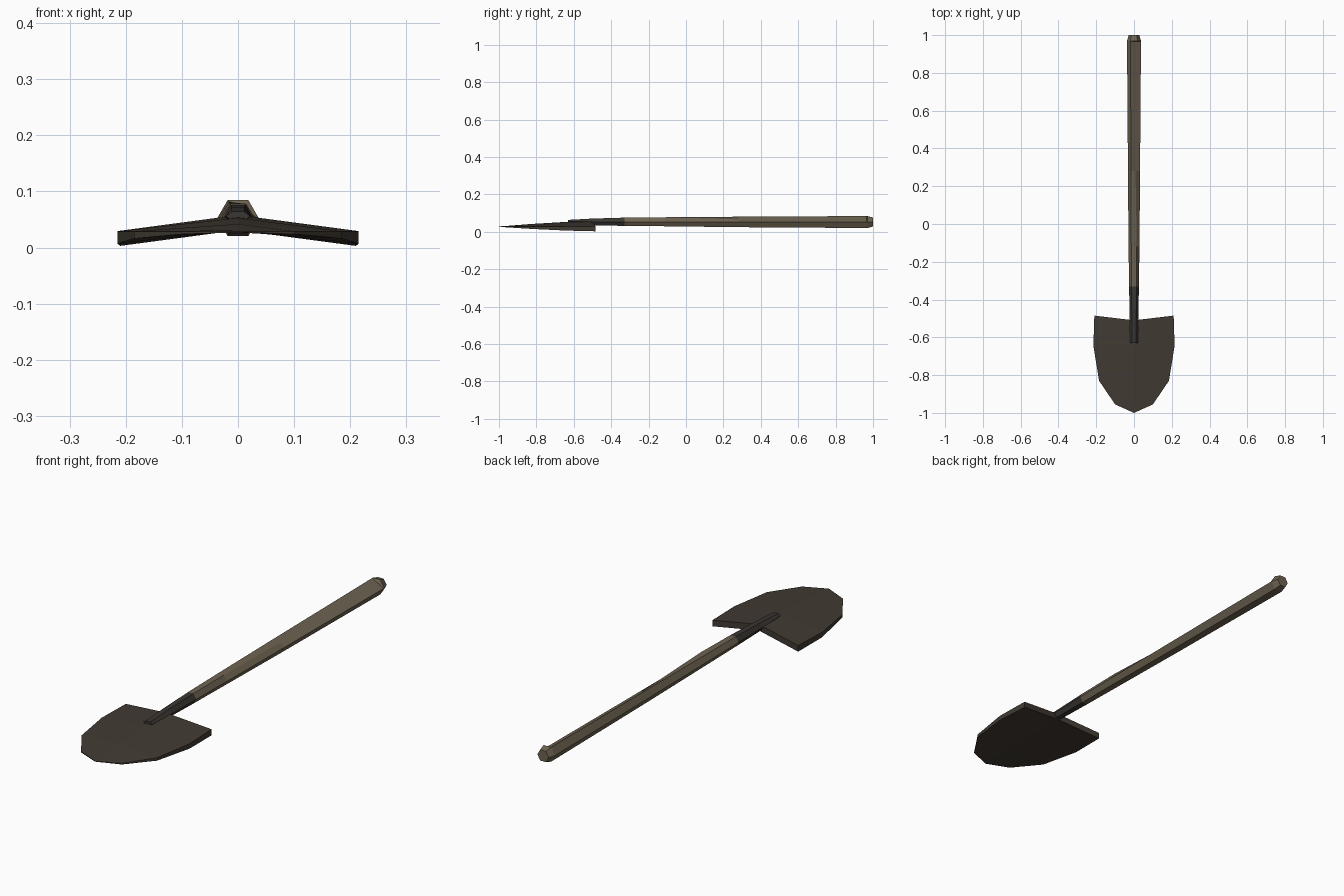
import bpy
import bmesh
import math

old = bpy.data.objects.get("Cube")
if old:
    bpy.data.objects.remove(old, do_unlink=True)


def material(name, color):
    mat = bpy.data.materials.new(name)
    mat.use_nodes = True
    mat.diffuse_color = (*color, 1)
    mat.node_tree.nodes["Principled BSDF"].inputs["Base Color"].default_value = (*color, 1)
    return mat


def finish(bm, name, mat):
    bmesh.ops.recalc_face_normals(bm, faces=bm.faces)
    mesh = bpy.data.meshes.new(name)
    bm.to_mesh(mesh)
    bm.free()
    mesh.materials.append(mat)
    obj = bpy.data.objects.new(name, mesh)
    bpy.context.collection.objects.link(obj)
    return obj


def hex_tube(name, rings, mat):
    """Loft six-sided rings given as (y, centre z, half width, half height, shaved)."""
    bm = bmesh.new()
    loops = []
    for y, z, w, h, shaved in rings:
        pts = []
        for i in range(6):
            a = math.radians(60 * i)
            pts.append([w * math.cos(a), z + h * math.sin(a) / math.sin(math.pi / 3)])
        if shaved:  # flatten the upper edge on one side
            pts[1] = [(pts[0][k] + pts[2][k]) / 2 for k in (0, 1)]
        loops.append([bm.verts.new((px, y, pz)) for px, pz in pts])
    for a, b in zip(loops, loops[1:]):
        for i in range(6):
            j = (i + 1) % 6
            bm.faces.new((a[i], a[j], b[j], b[i]))
    bm.faces.new(loops[0])
    bm.faces.new(loops[-1])
    return finish(bm, name, mat)


wood = material("weathered wood", (0.155, 0.125, 0.083))
iron = material("dark iron", (0.053, 0.043, 0.033))
socket_iron = material("socket iron", (0.043, 0.037, 0.032))

# Handle: tapering shaft with one shaved edge and a bevelled end
hex_tube("handle", [
    (-0.33, 0.054, 0.026, 0.022, False),
    (-0.12, 0.054, 0.029, 0.024, False),
    (0.28, 0.053, 0.032, 0.028, True),
    (0.965, 0.0525, 0.037, 0.032, True),
    (0.97, 0.0525, 0.037, 0.032, False),
    (1.0, 0.0525, 0.028, 0.024, False),
], wood)

# Socket joining the handle to the blade
hex_tube("socket", [
    (-0.63, 0.056, 0.022, 0.008, False),
    (-0.50, 0.053, 0.023, 0.018, False),
    (-0.33, 0.054, 0.026, 0.022, False),
], socket_iron)

# Blade: rows of (edge x, edge y, edge top, edge bottom, ridge y, ridge top, ridge bottom)
rows = [
    (0.21, -0.485, 0.030, 0.003, -0.51, 0.058, 0.031),
    (0.215, -0.645, 0.029, 0.007, -0.645, 0.053, 0.031),
    (0.185, -0.83, 0.029, 0.016, -0.83, 0.042, 0.029),
    (0.10, -0.955, 0.029, 0.024, -0.955, 0.032, 0.027),
]
bm = bmesh.new()
grid = []
for x, y, top, bottom, cy, ctop, cbottom in rows:
    grid.append([bm.verts.new(p) for p in (
        (-x, y, top), (0, cy, ctop), (x, y, top),
        (x, y, bottom), (0, cy, cbottom), (-x, y, bottom))])
for a, b in zip(grid, grid[1:]):
    for i in range(6):
        j = (i + 1) % 6
        bm.faces.new((a[i], a[j], b[j], b[i]))
tip_top = bm.verts.new((0, -1.0, 0.029))
tip_bottom = bm.verts.new((0, -1.0, 0.027))
last = grid[-1]
for i, j, tip in ((0, 1, tip_top), (1, 2, tip_top), (3, 4, tip_bottom), (4, 5, tip_bottom)):
    bm.faces.new((last[i], last[j], tip))
bm.faces.new((last[2], last[3], tip_bottom, tip_top))
bm.faces.new((last[5], last[0], tip_top, tip_bottom))
back = grid[0]
bm.faces.new((back[0], back[1], back[4], back[5]))
bm.faces.new((back[1], back[2], back[3], back[4]))
finish(bm, "blade", iron)
